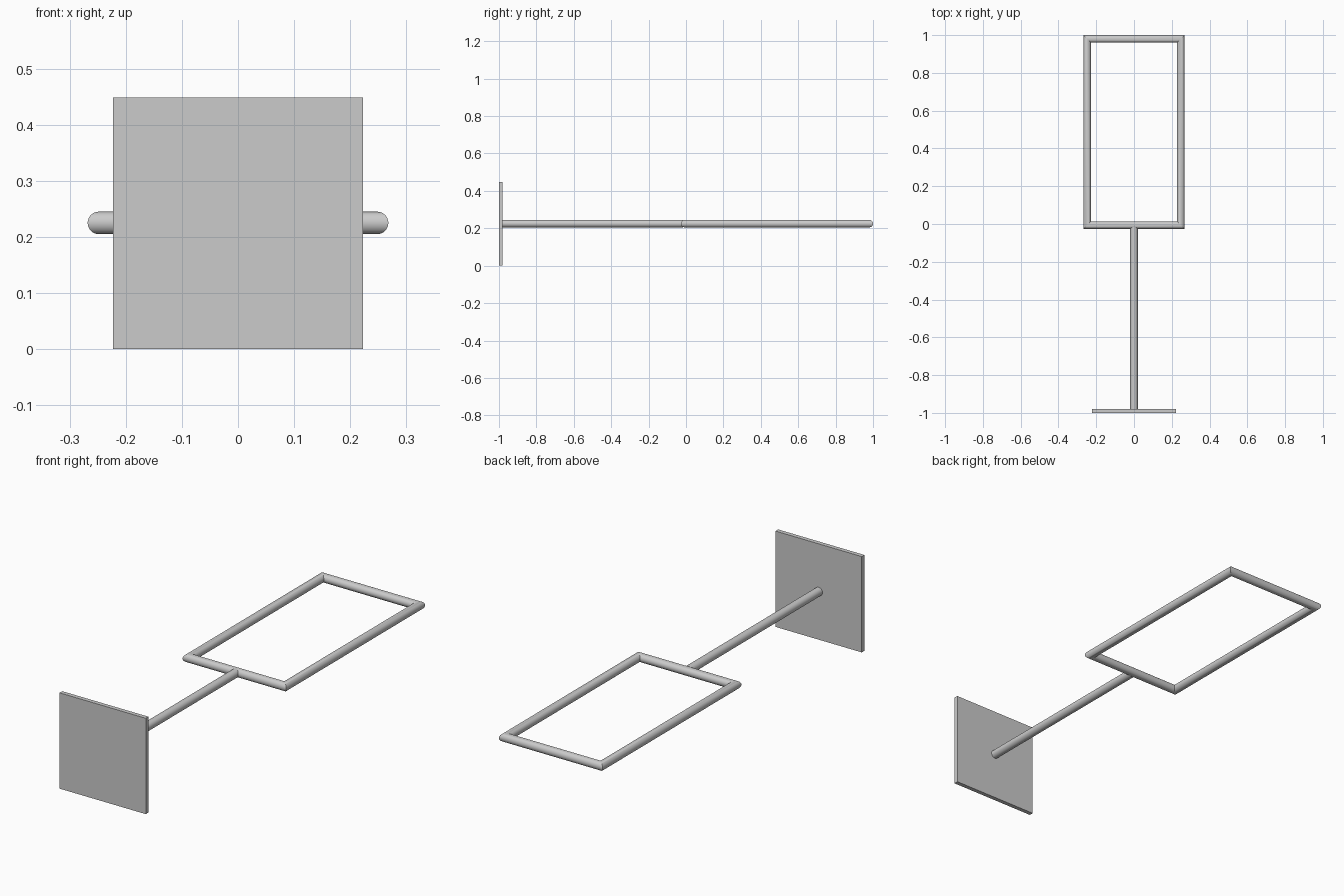
import bpy, bmesh
from math import cos, sin, pi, radians

if "Cube" in bpy.data.objects:
    bpy.data.objects.remove(bpy.data.objects["Cube"])

R = 0.02        # tube radius
Z = 0.225       # tube centre height
SIDES = 32


def smooth(obj):
    bpy.ops.object.select_all(action='DESELECT')
    obj.select_set(True)
    bpy.context.view_layer.objects.active = obj
    bpy.ops.object.shade_smooth_by_angle(angle=radians(35))


# square mounting plate at the front
bpy.ops.mesh.primitive_cube_add(size=1, location=(0, -0.99, 0.224))
plate = bpy.context.object
plate.name = "mounting_plate"
plate.scale = (0.446, 0.02, 0.448)

# straight rod from plate to frame
y0, y1 = -0.982, -0.015
bpy.ops.mesh.primitive_cylinder_add(vertices=SIDES, radius=R, depth=y1 - y0,
                                    location=(0, (y0 + y1) / 2, Z),
                                    rotation=(pi / 2, 0, 0))
rod = bpy.context.object
rod.name = "support_rod"
smooth(rod)

# rectangular tube frame with mitred corners
half_x, y_near, y_far = 0.248, -0.007, 0.98
corners = [(-1, -1), (1, -1), (1, 1), (-1, 1)]
bm = bmesh.new()
rings = []
for sx, sy in corners:
    cy = y_far if sy > 0 else y_near
    ring = []
    for i in range(SIDES):
        a = 2 * pi * i / SIDES
        out = R * cos(a)
        ring.append(bm.verts.new((sx * (half_x + out), cy + sy * out, Z + R * sin(a))))
    rings.append(ring)
for k in range(4):
    p, q = rings[k], rings[(k + 1) % 4]
    for i in range(SIDES):
        j = (i + 1) % SIDES
        bm.faces.new((p[i], q[i], q[j], p[j]))
bmesh.ops.recalc_face_normals(bm, faces=bm.faces)
mesh = bpy.data.meshes.new("tube_frame")
bm.to_mesh(mesh)
bm.free()
frame = bpy.data.objects.new("tube_frame", mesh)
bpy.context.collection.objects.link(frame)
smooth(frame)
